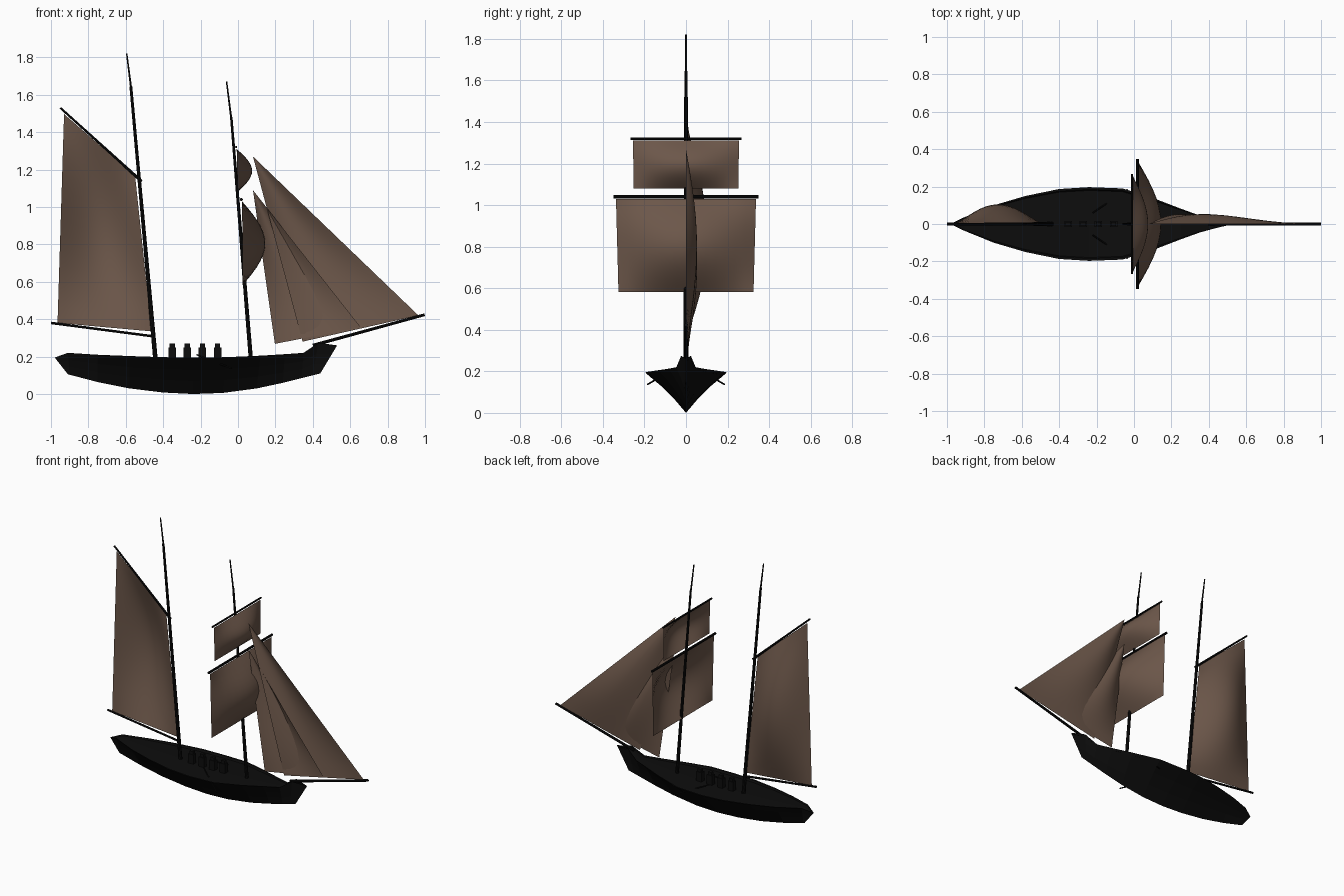
import bpy, bmesh
from math import sin, pi
from mathutils import Vector

if "Cube" in bpy.data.objects:
    bpy.data.objects.remove(bpy.data.objects["Cube"])


def material(name, color):
    m = bpy.data.materials.new(name)
    m.diffuse_color = (*color, 1)
    m.use_nodes = True
    m.node_tree.nodes["Principled BSDF"].inputs["Base Color"].default_value = m.diffuse_color
    return m


black = material("tarred_wood", (0.004, 0.004, 0.004))
canvas = material("tan_canvas", (0.15, 0.095, 0.068))


def finish(name, bm, mat, smooth=True):
    bmesh.ops.remove_doubles(bm, verts=bm.verts, dist=1e-5)
    mesh = bpy.data.meshes.new(name)
    bm.to_mesh(mesh)
    bm.free()
    mesh.materials.append(mat)
    if smooth:
        for p in mesh.polygons:
            p.use_smooth = True
    ob = bpy.data.objects.new(name, mesh)
    bpy.context.collection.objects.link(ob)
    return ob


def grid(bm, rows):
    vs = [[bm.verts.new(p) for p in r] for r in rows]
    for a, b in zip(vs, vs[1:]):
        for i in range(len(a) - 1):
            bm.faces.new((a[i], a[i + 1], b[i + 1], b[i]))


def spar(name, a, b, r1, r2):
    """Tapered round pole from a to b."""
    a, b = Vector(a), Vector(b)
    bm = bmesh.new()
    bmesh.ops.create_cone(bm, cap_ends=True, segments=10, radius1=r1, radius2=r2, depth=(b - a).length)
    q = Vector((0, 0, 1)).rotation_difference(b - a)
    bmesh.ops.rotate(bm, verts=bm.verts, cent=(0, 0, 0), matrix=q.to_matrix())
    bmesh.ops.translate(bm, verts=bm.verts, vec=(a + b) / 2)
    return finish(name, bm, black, False)


def sail(name, top_a, top_b, bot_a, bot_b, belly, n=14):
    """Bilinear cloth patch pushed out along the belly vector."""
    ta, tb, ba, bb, d = map(Vector, (top_a, top_b, bot_a, bot_b, belly))
    rows = []
    for j in range(n + 1):
        v = j / n
        rows.append([ta.lerp(tb, i / n).lerp(ba.lerp(bb, i / n), v)
                     + d * sin(pi * i / n) * sin(pi * v) for i in range(n + 1)])
    bm = bmesh.new()
    grid(bm, rows)
    return finish(name, bm, canvas)


# Hull: lofted stations (rim x, half width, rim z, keel x, keel z)
stations = [
    (-0.98, 0.0, 0.195, -0.91, 0.106), (-0.91, 0.035, 0.22, -0.90, 0.103),
    (-0.75, 0.10, 0.21, -0.75, 0.064), (-0.58, 0.15, 0.203, -0.58, 0.03),
    (-0.40, 0.187, 0.197, -0.40, 0.008), (-0.24, 0.197, 0.194, -0.24, 0.0),
    (-0.06, 0.19, 0.197, -0.08, 0.006), (0.12, 0.132, 0.205, 0.10, 0.03),
    (0.25, 0.082, 0.213, 0.24, 0.06), (0.35, 0.046, 0.22, 0.34, 0.085),
    (0.43, 0.024, 0.274, 0.40, 0.10), (0.53, 0.0, 0.26, 0.44, 0.11)]
half = [(0.3, 0.36), (0.6, 0.66), (1, 1), (0.94, 1), (0.91, 0.93)]
ring = [(0, 0)] + half + [(0, 0.95)] + [(-y, z) for y, z in reversed(half)] + [(0, 0)]
bm = bmesh.new()
grid(bm, [[(xk + (xt - xk) * f, w * y, zk + (zt - zk) * f) for y, f in ring]
          for xt, w, zt, xk, zk in stations])
bmesh.ops.remove_doubles(bm, verts=bm.verts, dist=1e-5)
bmesh.ops.dissolve_degenerate(bm, edges=bm.edges, dist=1e-5)
bmesh.ops.recalc_face_normals(bm, faces=bm.faces)
finish("hull", bm, black, False)

# Deck posts with narrower caps
for i in range(4):
    bm = bmesh.new()
    for z0, z1, w in ((0.17, 0.25, 0.04), (0.25, 0.27, 0.028)):
        vs = bmesh.ops.create_cube(bm, size=1)["verts"]
        bmesh.ops.scale(bm, verts=vs, vec=(w, w * 0.8, z1 - z0))
        bmesh.ops.translate(bm, verts=vs, vec=(-0.352 + 0.081 * i, 0, (z0 + z1) / 2))
    finish(f"deck_post_{i + 1}", bm, black, False)

# Side poles reaching out under the rail
for s, side in ((1, "left"), (-1, "right")):
    spar(f"side_pole_{side}", (-0.22, s * 0.06, 0.21), (-0.035, s * 0.185, 0.137), 0.004, 0.004)

# Masts, bowsprit, gaff, boom and yards
spar("main_mast", (-0.44, 0, 0.17), (-0.573, 0, 1.645), 0.013, 0.008)
spar("main_topmast", (-0.567, 0, 1.60), (-0.595, 0, 1.82), 0.006, 0.004)
spar("fore_mast", (0.07, 0, 0.17), (-0.036, 0, 1.48), 0.012, 0.007)
spar("fore_topmast", (-0.032, 0, 1.44), (-0.061, 0, 1.67), 0.006, 0.004)
spar("bowsprit", (0.40, 0, 0.26), (0.998, 0, 0.424), 0.009, 0.008)
spar("gaff", (-0.95, 0, 1.53), (-0.515, 0, 1.137), 0.006, 0.008)
spar("boom", (-1.0, 0, 0.38), (-0.465, 0, 0.31), 0.007, 0.007)
spar("lower_yard", (0.018, -0.348, 1.04), (0.018, 0.348, 1.04), 0.008, 0.008)
spar("upper_yard", (-0.01, -0.267, 1.32), (-0.01, 0.267, 1.32), 0.006, 0.006)

# Sails
sail("gaff_sail", (-0.93, 0, 1.497), (-0.55, 0, 1.165),
     (-0.965, 0, 0.38), (-0.462, 0, 0.335), (0, 0.105, 0))
sail("lower_square_sail", (0.022, -0.337, 1.03), (0.022, 0.337, 1.03),
     (0.025, -0.325, 0.582), (0.025, 0.325, 0.582), (0.122, 0, 0))
sail("upper_square_sail", (-0.007, -0.255, 1.31), (-0.007, 0.255, 1.31),
     (-0.002, -0.252, 1.08), (-0.002, 0.252, 1.08), (0.08, 0, 0))
sail("outer_jib", (0.08, 0, 1.27), (0.08, 0, 1.27),
     (0.345, 0.012, 0.28), (0.965, 0, 0.42), (0, 0.05, 0))
sail("inner_jib", (0.08, 0, 1.09), (0.08, 0, 1.09),
     (0.197, 0.012, 0.268), (0.655, 0, 0.358), (0, 0.05, 0))
